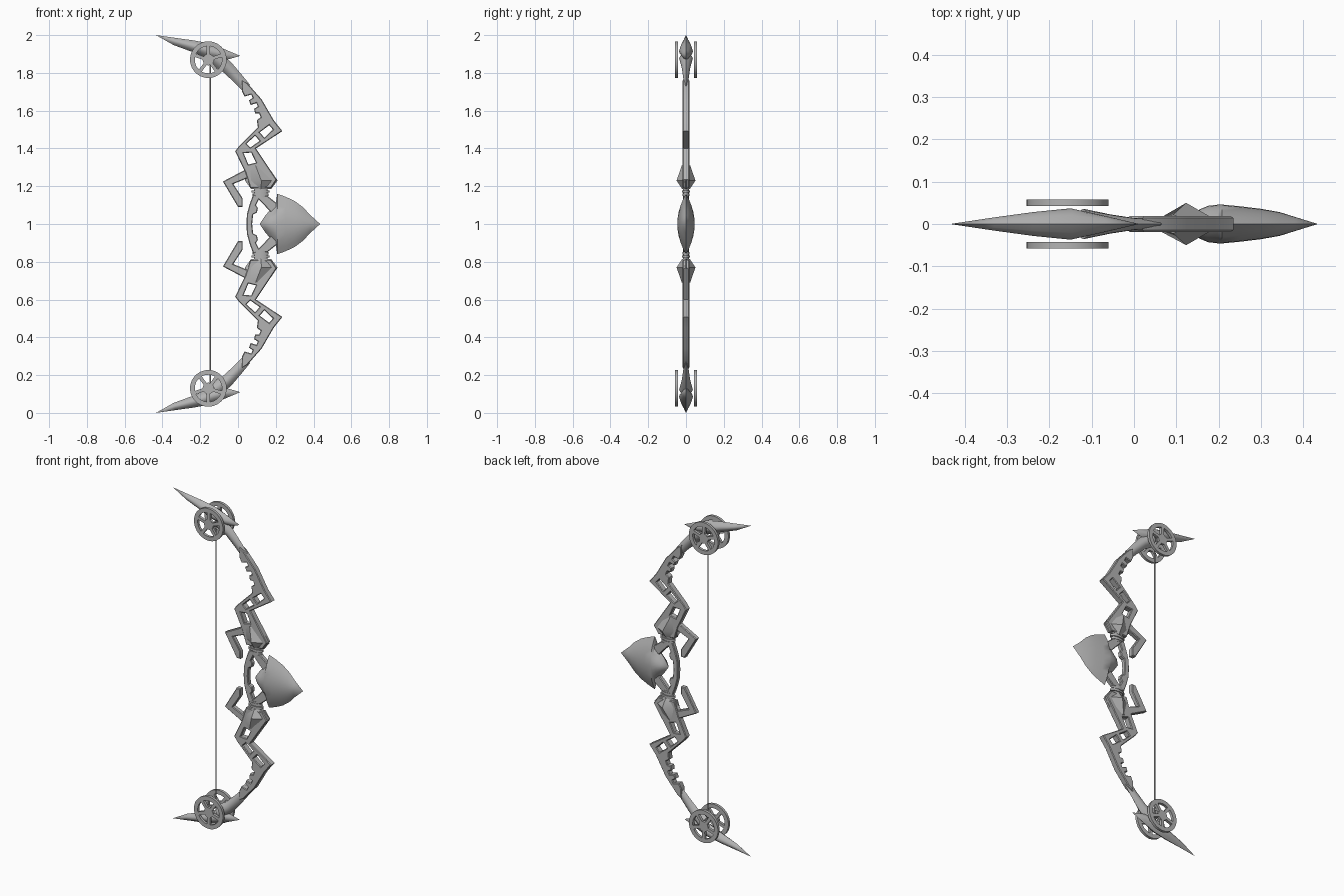
import bpy, bmesh, math
from mathutils import Matrix

cube = bpy.data.objects.get("Cube")
if cube:
    bpy.data.objects.remove(cube, do_unlink=True)

metal = bpy.data.materials.new("grey_metal")
metal.use_nodes = True
GREY = (0.45, 0.45, 0.45, 1)
metal.diffuse_color = GREY
metal.node_tree.nodes["Principled BSDF"].inputs["Base Color"].default_value = GREY

MID = 1.0  # height of the bow's centre; part heights below are relative to it


def finish(name, mesh, mirror_z=True, mirror_y=False):
    """Place a mesh at the bow's centre, mirror it and shade it."""
    ob = bpy.data.objects.new(name, mesh)
    bpy.context.collection.objects.link(ob)
    ob.location.z = MID
    mesh.materials.clear()
    mesh.materials.append(metal)
    if mirror_z or mirror_y:
        mod = ob.modifiers.new("mirror", 'MIRROR')
        mod.use_axis = (False, mirror_y, mirror_z)
    bpy.ops.object.select_all(action='DESELECT')
    ob.select_set(True)
    bpy.context.view_layer.objects.active = ob
    bpy.ops.object.shade_smooth_by_angle(angle=math.radians(35))
    return ob


def plate(name, loops, half, bevel=0.004, y=0.0, **kw):
    """Flat plate from an (x, z) outline and hole outlines."""
    cu = bpy.data.curves.new(name, 'CURVE')
    cu.dimensions, cu.fill_mode = '2D', 'BOTH'
    cu.extrude = half - bevel
    cu.bevel_depth, cu.offset, cu.bevel_resolution = bevel, -bevel, 0
    for pts in loops:
        sp = cu.splines.new('POLY')
        sp.points.add(len(pts) - 1)
        for p, (x, z) in zip(sp.points, pts):
            p.co = (x, z, 0, 1)
        sp.use_cyclic_u = True
    tmp = bpy.data.objects.new(name + "_curve", cu)
    bpy.context.collection.objects.link(tmp)
    dg = bpy.context.evaluated_depsgraph_get()
    mesh = bpy.data.meshes.new_from_object(tmp.evaluated_get(dg))
    bpy.data.objects.remove(tmp, do_unlink=True)
    mesh.transform(Matrix.Translation((0, y, 0)) @ Matrix.Rotation(math.pi / 2, 4, 'X'))
    bm = bmesh.new()
    bm.from_mesh(mesh)
    bmesh.ops.remove_doubles(bm, verts=bm.verts, dist=1e-5)
    bmesh.ops.recalc_face_normals(bm, faces=bm.faces)
    bm.to_mesh(mesh)
    bm.free()
    return finish(name, mesh, **kw)


def loft(name, sections, n=2, **kw):
    """Loft of lens sections (edge a, edge b, half depth); n=2 gives a diamond."""
    bm = bmesh.new()
    rings = []
    for a, b, h in sections:
        ring = []
        for i in range(2 * n):
            t = i / n if i <= n else 2 - i / n
            y = h * (1 - (2 * t - 1) ** 2) * (-1 if i <= n else 1)
            ring.append(bm.verts.new((a[0] + (b[0] - a[0]) * t, y, a[1] + (b[1] - a[1]) * t)))
        rings.append(ring)
    for r, s in zip(rings, rings[1:]):
        for i in range(2 * n):
            j = (i + 1) % (2 * n)
            bm.faces.new((r[i], r[j], s[j], s[i]))
    bm.faces.new(rings[0])
    bm.faces.new(rings[-1])
    bmesh.ops.remove_doubles(bm, verts=bm.verts, dist=1e-4)
    bmesh.ops.recalc_face_normals(bm, faces=bm.faces)
    mesh = bpy.data.meshes.new(name)
    bm.to_mesh(mesh)
    bm.free()
    return finish(name, mesh, **kw)


def cylinder(name, x, z, radius, depth, squash=1.0, sides=24, **kw):
    bm = bmesh.new()
    bmesh.ops.create_cone(bm, cap_ends=True, segments=sides, radius1=radius, radius2=radius,
                          depth=depth, matrix=Matrix.Translation((x, 0, z)) @ Matrix.Diagonal((1, squash, 1, 1)))
    mesh = bpy.data.meshes.new(name)
    bm.to_mesh(mesh)
    bm.free()
    return finish(name, mesh, **kw)


def arc(r, a0, a1, steps):
    return [(WX + r * math.cos(a0 + (a1 - a0) * i / steps),
             WZ + r * math.sin(a0 + (a1 - a0) * i / steps)) for i in range(steps + 1)]


# Zigzag limb with notched inner edge and three windows
limb = [(.02, .765), (.05, .745), (.125, .66), (.19, .548), (.235, .492), (.095, .40), (.145, .325),
        (.205, .235), (.175, .19), (.065, .19), (.04, .27), (-.015, .385), (.005, .412), (.105, .512),
        (.10, .55), (.12, .565), (.112, .585), (.09, .585), (.085, .61), (.105, .622), (.097, .64),
        (.067, .63), (.058, .655), (.078, .668), (.07, .685), (.035, .675), (.02, .705)]
windows = [[(.115, .485), (.165, .523), (.185, .50), (.14, .457)],
           [(.045, .425), (.09, .467), (.115, .44), (.065, .405)],
           [(.03, .375), (.07, .378), (.095, .325), (.055, .315)]]
plate("limb", [limb] + windows, 0.0185)

# Faceted swelling at the root of each limb
loft("limb_root", [((.03, .31), (.155, .31), .022), ((.037, .23), (.21, .23), .05),
                   ((.07, .185), (.175, .185), .02)])

# Bent hook behind the limb
plate("hook", [[(.04, .288), (-.08, .225), (0, .09), (.025, .09), (.025, .135),
                (-.025, .212), (.055, .245)]], 0.015)

# Slender arm between limb and horn
loft("limb_arm", [((-.14, .84), (-.10, .91), .036), ((-.08, .805), (-.035, .855), .023),
                  ((-.02, .75), (.02, .79), .014), ((.03, .70), (.065, .735), .012)], n=6)

# Long horn at the limb tip
loft("horn", [((-.435, 1.0), (-.435, 1.0), 0), ((-.34, .947), (-.33, .985), .015),
              ((-.245, .912), (-.235, .972), .028), ((-.155, .875), (-.145, .955), .037),
              ((-.075, .865), (-.07, .925), .02), ((.012, .89), (.012, .89), 0)], n=6)

# Five-spoked wheels, one either side of each horn
WX, WZ, WR = -.157, .87, .097
loops = [arc(WR, 0, math.tau, 40)[:-1]]
for k in range(5):
    c = math.pi / 2 + math.tau * (k + .5) / 5
    loops.append(arc(.072, c - .50, c + .50, 8) + arc(.03, c + .33, c - .33, 3))
plate("wheel", loops, 0.008, bevel=0.0, y=-.05, mirror_y=True)

# Bow string
cylinder("string", -.147, 0, .004, 1.74, sides=8, mirror_z=False)

# Collars between grip and limb
cylinder("collar_upper", .12, .172, .048, .012, squash=.45)
cylinder("collar_lower", .12, .155, .042, .012, squash=.45)
cylinder("collar_core", .12, .165, .036, .05, squash=.45)

# Curved grip with small nubs
upper = [(.08, .155), (.06, .10), (.047, .05), (.045, 0)]
inner = [(.075, 0), (.08, .05), (.10, .06), (.105, .085), (.095, .10), (.12, .15)]
grip = upper + [(x, -z) for x, z in upper[-2::-1]] + [(x, -z) for x, z in inner[:0:-1]] + inner
plate("grip", [grip], 0.014, mirror_z=False)

# Struts carrying the shield
plate("strut", [[(.095, .145), (.155, .15), (.235, .085), (.185, .05), (.125, .115)]], 0.014)

# Domed pointed shield on the front of the bow
profile = [(.115, 0, 0), (.145, .045, .03), (.175, .08, .043), (.20, .11, .046), (.208, .16, .046),
           (.25, .145, .042), (.30, .122, .036), (.345, .088, .028), (.38, .05, .017), (.435, 0, 0)]
loft("shield", [((x, -h), (x, h), d) for x, h, d in profile], n=10, mirror_z=False)
